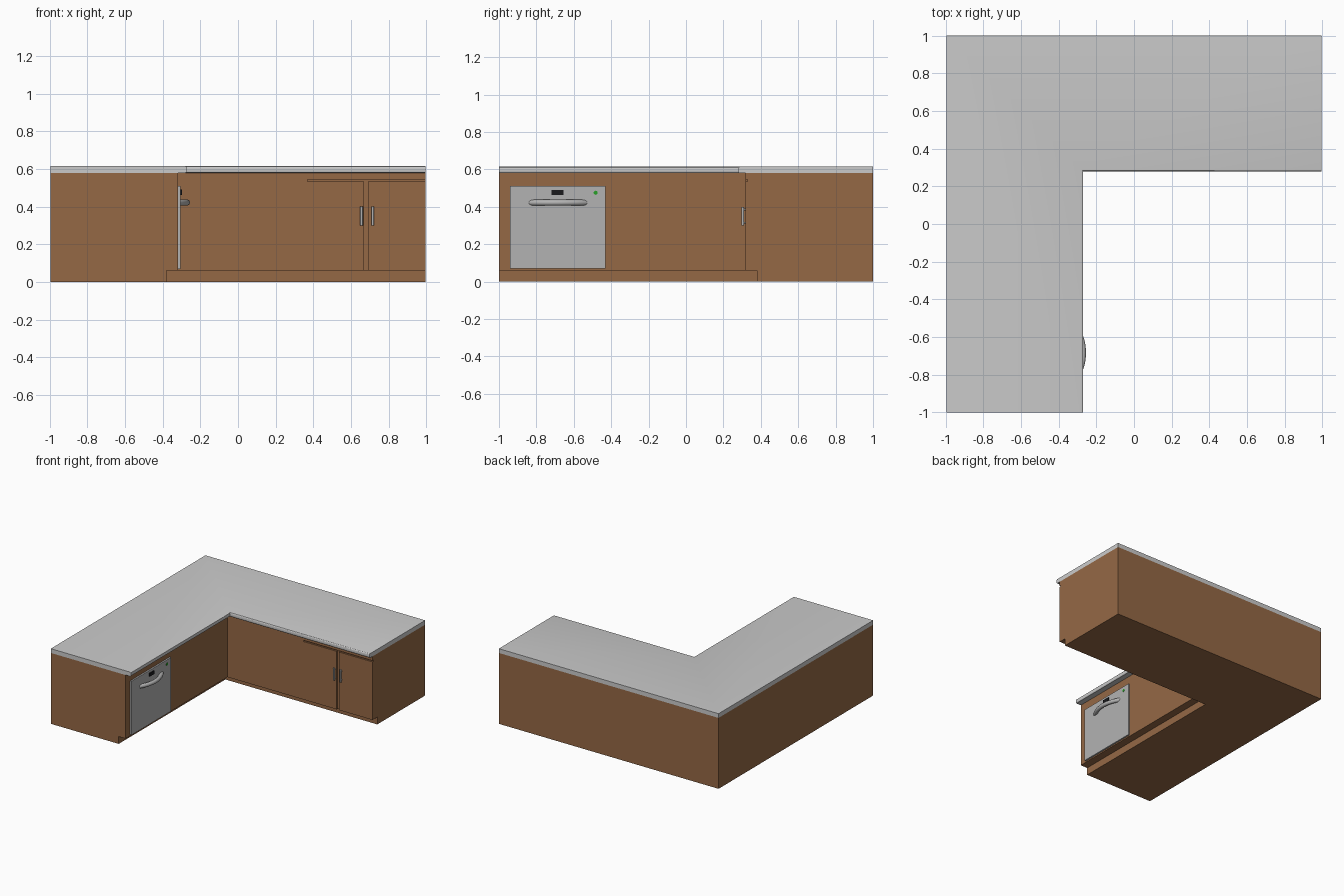
import bpy, bmesh
from math import sin, cos, asin, pi
from mathutils import Vector, Matrix

if "Cube" in bpy.data.objects:
    bpy.data.objects.remove(bpy.data.objects["Cube"])

W = 0.995  # half width along x


def material(name, rgb):
    m = bpy.data.materials.new(name)
    m.diffuse_color = (*rgb, 1)
    m.use_nodes = True
    m.node_tree.nodes["Principled BSDF"].inputs["Base Color"].default_value = m.diffuse_color
    return m


wood = material("wood", (0.30, 0.14, 0.06))
black = material("black", (0.01, 0.01, 0.012))
green = material("green", (0.02, 0.35, 0.02))
steel = material("steel", (0.45, 0.45, 0.45))


def finish(name, bm, mat=None):
    bmesh.ops.recalc_face_normals(bm, faces=bm.faces)
    me = bpy.data.meshes.new(name)
    bm.to_mesh(me)
    bm.free()
    ob = bpy.data.objects.new(name, me)
    bpy.context.collection.objects.link(ob)
    if mat:
        me.materials.append(mat)
    return ob


def prism(name, points, direction, mat=None, round_edge=None):
    """Extrude a flat outline; optionally round edges chosen by a test."""
    bm = bmesh.new()
    face = bm.faces.new([bm.verts.new(p) for p in points])
    ext = bmesh.ops.extrude_face_region(bm, geom=[face])
    verts = [v for v in ext["geom"] if isinstance(v, bmesh.types.BMVert)]
    bmesh.ops.translate(bm, verts=verts, vec=direction)
    bmesh.ops.recalc_face_normals(bm, faces=bm.faces)
    if round_edge:
        edges = [e for e in bm.edges if round_edge(e)]
        bmesh.ops.bevel(bm, geom=edges, offset=0.01, segments=3,
                        profile=0.5, affect='EDGES')
    return finish(name, bm, mat)


def l_shape(name, ix, iy, z0, z1, mat=None, round_edge=None):
    pts = [(-W, -1, z0), (ix, -1, z0), (ix, iy, z0), (W, iy, z0), (W, 1, z0), (-W, 1, z0)]
    return prism(name, pts, (0, 0, z1 - z0), mat, round_edge)


def box(name, lo, hi, mat=None):
    pts = [(lo[0], lo[1], lo[2]), (hi[0], lo[1], lo[2]), (hi[0], hi[1], lo[2]), (lo[0], hi[1], lo[2])]
    return prism(name, pts, (0, 0, hi[2] - lo[2]), mat)


def add_rod(bm, a, b, r):
    a, b = Vector(a), Vector(b)
    rot = Vector((0, 0, 1)).rotation_difference(b - a).to_matrix().to_4x4()
    bmesh.ops.create_cone(bm, cap_ends=True, segments=16, radius1=r, radius2=r,
                          depth=(b - a).length, matrix=Matrix.Translation((a + b) / 2) @ rot)


def smooth(ob):
    bpy.ops.object.select_all(action='DESELECT')
    ob.select_set(True)
    bpy.context.view_layer.objects.active = ob
    bpy.ops.object.shade_smooth_by_angle()


# Countertop with softened inner front edges
def inner_front(e):
    a, b = (v.co for v in e.verts)
    flat = abs(a.z - b.z) < 1e-5
    return flat and (all(abs(p.x + 0.27) < 1e-4 for p in (a, b)) or
                     all(abs(p.y - 0.28) < 1e-4 for p in (a, b)))


smooth(l_shape("countertop", -0.27, 0.28, 0.58, 0.615, None, inner_front))

# Cabinet carcass and recessed plinth
l_shape("cabinet_body", -0.318, 0.33, 0.06, 0.58, wood)
l_shape("plinth", -0.38, 0.38, 0, 0.06, wood)

# Front panel and right door, leaving narrow grooves
outline = [(-0.318, 0.06), (0.67, 0.06), (0.67, 0.535), (0.37, 0.535),
           (0.37, 0.545), (W, 0.545), (W, 0.58), (-0.318, 0.58)]
prism("front_panel", [(x, 0.318, z) for x, z in outline], (0, 0.012, 0), wood)
box("right_door", (0.69, 0.318, 0.06), (W, 0.33, 0.535), wood)

# Door handles
for side, x in (("left", 0.656), ("right", 0.715)):
    bm = bmesh.new()
    add_rod(bm, (x, 0.304, 0.30), (x, 0.304, 0.40), 0.007)
    for z in (0.315, 0.385):
        add_rod(bm, (x, 0.32, z), (x, 0.304, z), 0.005)
    smooth(finish(side + "_door_handle", bm, steel))

# Dishwasher front, display and indicator light
box("appliance_front", (-0.33, -0.94, 0.07), (-0.305, -0.43, 0.51), steel)
box("display", (-0.31, -0.718, 0.463), (-0.298, -0.655, 0.49), black)
bm = bmesh.new()
add_rod(bm, (-0.31, -0.483, 0.475), (-0.302, -0.483, 0.475), 0.011)
smooth(finish("indicator_light", bm, green))

# Bowed appliance handle, swept round bar
R, r, cy, cz, n, sides = 0.254, 0.016, -0.684, 0.422, 24, 16
half = asin(0.15 / R)
bm = bmesh.new()
rings = []
for i in range(n + 1):
    t = -half + 2 * half * i / n
    ring = []
    for k in range(sides):
        a = 2 * pi * k / sides
        rad = R + r * cos(a)
        ring.append(bm.verts.new((-0.271 - R + rad * cos(t), cy + rad * sin(t), cz + r * sin(a))))
    rings.append(ring)
for p, q in zip(rings, rings[1:]):
    for k in range(sides):
        m = (k + 1) % sides
        bm.faces.new((p[k], p[m], q[m], q[k]))
bm.faces.new(rings[0])
bm.faces.new(rings[-1])
smooth(finish("appliance_handle", bm, steel))
